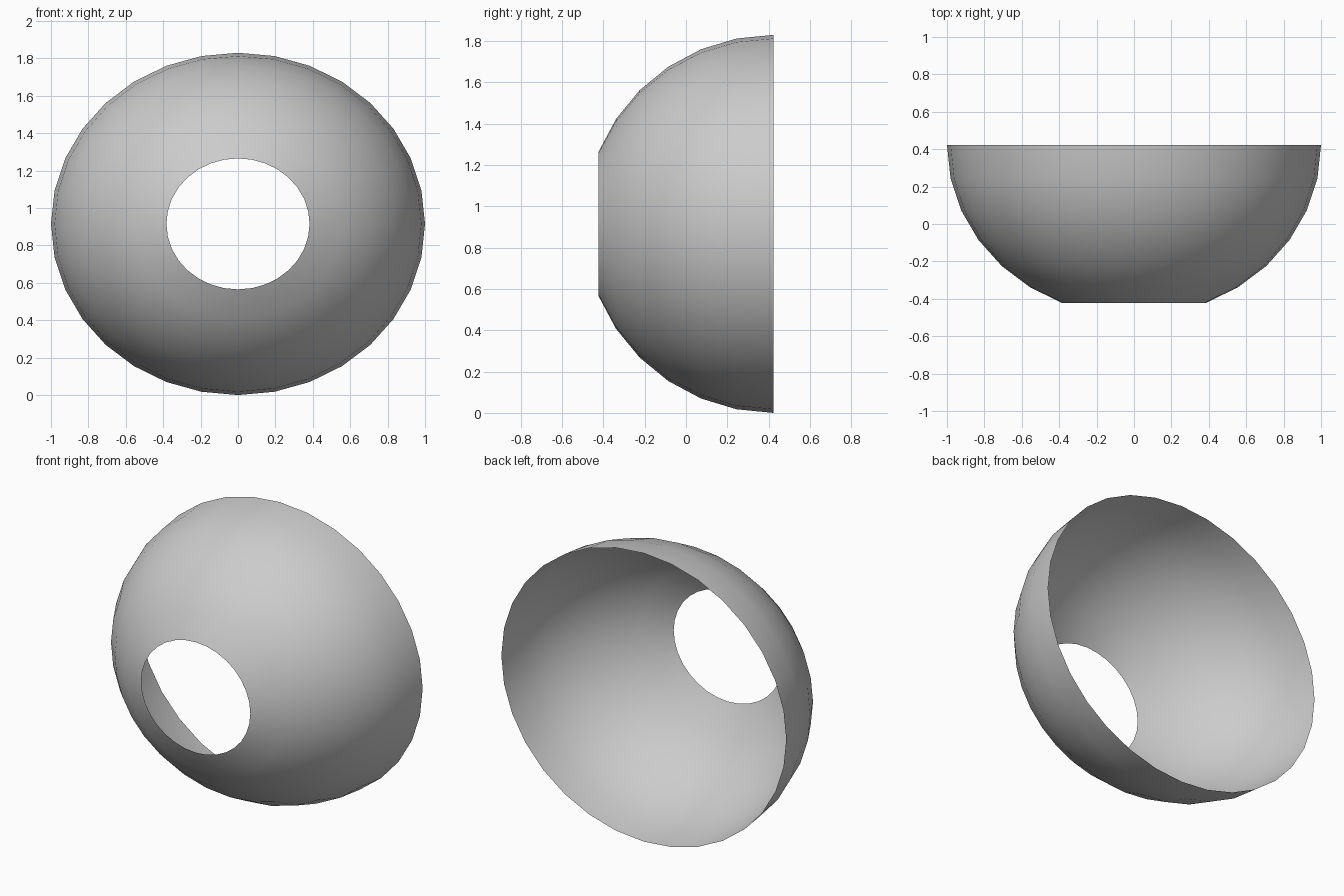
import bpy, bmesh
from math import sin, cos, pi

if "Cube" in bpy.data.objects:
    bpy.data.objects.remove(bpy.data.objects["Cube"])

SEGMENTS = 32            # around the front-to-back axis
STEP = pi / 16           # angle between rings
RINGS = 7                # open rim at the back up to the front hole
HEIGHT, DEPTH = 0.915, 0.916
BACK = DEPTH * sin(6 * STEP) / 2

# thin open bowl: half a sphere facing front, with its cap removed
bm = bmesh.new()
rings = []
for k in range(RINGS):
    r, y = cos(k * STEP), BACK - DEPTH * sin(k * STEP)
    rings.append([bm.verts.new((r * cos(2 * pi * i / SEGMENTS), y,
                                HEIGHT + HEIGHT * r * sin(2 * pi * i / SEGMENTS)))
                  for i in range(SEGMENTS)])
for a, b in zip(rings, rings[1:]):
    for i in range(SEGMENTS):
        j = (i + 1) % SEGMENTS
        bm.faces.new((a[i], b[i], b[j], a[j])).smooth = True

# outward-facing normals
bm.normal_update()
f = bm.faces[:][0]
c = f.calc_center_median()
if f.normal.x * c.x < 0:
    bmesh.ops.reverse_faces(bm, faces=bm.faces[:])

mesh = bpy.data.meshes.new("open_bowl")
bm.to_mesh(mesh)
bm.free()
bowl = bpy.data.objects.new("open_bowl", mesh)
bpy.context.collection.objects.link(bowl)
